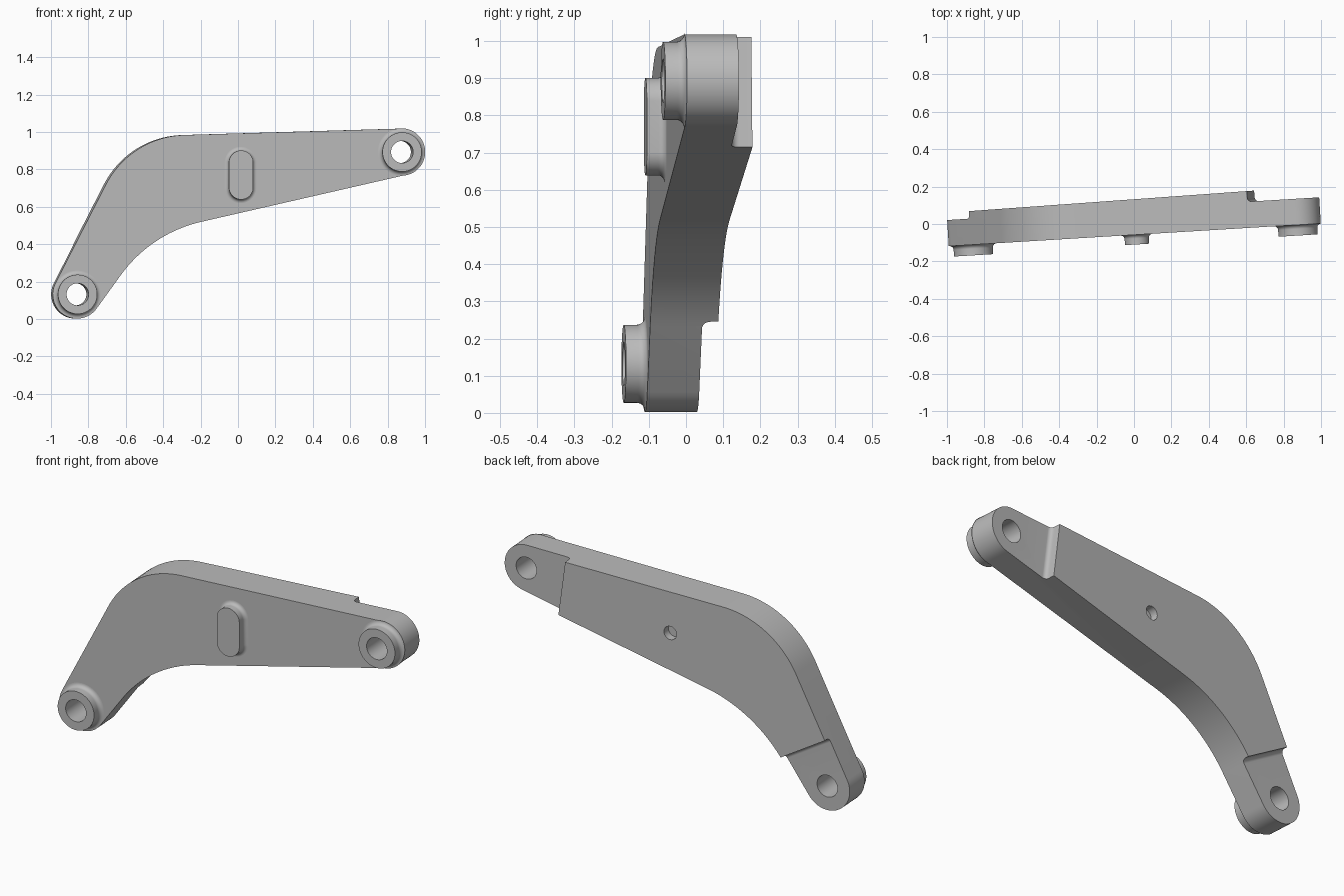
import bpy, bmesh
from math import sin, cos, pi, atan
from mathutils import Vector

cube = bpy.data.objects.get("Cube")
if cube:
    bpy.data.objects.remove(cube, do_unlink=True)

FRONT, THIN, BOSS = -0.058, 0.082, -0.115   # depth planes across the lever
TILT = atan(0.061)                          # whole lever is turned about z
LEFT_EYE, RIGHT_EYE, MID = (-0.866, 0.132), (0.872, 0.893), (0.01, 0.77)
HOLE = 0.059

grey = bpy.data.materials.new("cast grey")
grey.use_nodes = True
grey.diffuse_color = (0.5, 0.5, 0.5, 1)
grey.node_tree.nodes["Principled BSDF"].inputs["Base Color"].default_value = (0.5, 0.5, 0.5, 1)


def loft(name, rings, caps=True):
    """Skin equal rings of points; cap the ends or join the last ring to the first."""
    bm = bmesh.new()
    vs = [[bm.verts.new(p) for p in ring] for ring in rings]
    n = len(vs[0])
    pairs = list(zip(vs, vs[1:]))
    if caps:
        bm.faces.new(vs[0])
        bm.faces.new(vs[-1])
    else:
        pairs.append((vs[-1], vs[0]))
    for a, b in pairs:
        for i in range(n):
            j = (i + 1) % n
            bm.faces.new((a[i], a[j], b[j], b[i]))
    bmesh.ops.recalc_face_normals(bm, faces=bm.faces)
    mesh = bpy.data.meshes.new(name)
    bm.to_mesh(mesh)
    bm.free()
    mesh.materials.append(grey)
    obj = bpy.data.objects.new(name, mesh)
    bpy.context.collection.objects.link(obj)
    return obj


def corner(before, at, after, t, steps=20):
    """Arc that rounds a corner, starting and ending t away from it."""
    at = Vector(at)
    a = (Vector(before) - at).normalized()
    b = (Vector(after) - at).normalized()
    half = a.angle(b) / 2
    mid = (a + b).normalized()
    centre = at + mid * (t / cos(half))
    p, q = at + a * t - centre, at + b * t - centre
    sweep = pi - 2 * half
    return [centre + (p * sin(sweep * (1 - k / steps)) + q * sin(sweep * k / steps)) / sin(sweep)
            for k in range(steps + 1)]


def arc(centre, r, start, end, steps=28):
    return [Vector((centre[0] + r * cos(start + (end - start) * k / steps),
                    centre[1] + r * sin(start + (end - start) * k / steps)))
            for k in range(steps + 1)]


def stadium(centre, r, v, stretch=0.0, n=64):
    """Circle, or upright slot shape, facing the front at depth v."""
    pts = []
    for k in range(n):
        a = 2 * pi * (k + 0.5) / n
        lift = stretch if sin(a) > 0 else -stretch
        pts.append((centre[0] + r * cos(a), v, centre[1] + r * sin(a) + lift))
    return pts


def cut(target, cutter):
    mod = target.modifiers.new("cut", 'BOOLEAN')
    mod.operation, mod.solver, mod.object = 'DIFFERENCE', 'EXACT', cutter
    bpy.context.view_layer.objects.active = target
    bpy.ops.object.modifier_apply(modifier=mod.name)
    bpy.data.objects.remove(cutter, do_unlink=True)


# Lever body: bent outline with round ends, back face slightly tapered
knee, crook = (-0.58, 0.975), (-0.47, 0.458)
left_end = arc(LEFT_EYE, 0.13, -0.62, -3.62)
right_end = arc(RIGHT_EYE, 0.125, pi / 2 + 0.03, -pi / 2 + 0.224)
outline = (left_end + corner(left_end[-1], knee, right_end[0], 0.288) + right_end
           + corner(right_end[-1], crook, left_end[0], 0.276))
body = loft("lever_body", [[(p.x, FRONT, p.y) for p in outline],
                           [(p.x, 0.132 + 0.011 * p.x, p.y) for p in outline]])


def step_cutter(upper, lower, side):
    """Block with a rounded inner corner that thins one end of the back."""
    upper, lower = Vector(upper), Vector(lower)
    along = (lower - upper).normalized()
    away = Vector((-along.y, along.x)) * side
    top, root, far = (0, 0.3), (0, THIN), (0.7, THIN)
    profile = [Vector(top)] + corner(top, root, far, 0.022, 10) + [Vector(far), Vector((0.7, 0.3))]
    rings = []
    for s in (-0.3, 0.6):
        base = upper + along * s
        rings.append([(base.x + away.x * p.x, p.y, base.y + away.y * p.x) for p in profile])
    return loft("step_cutter", rings)


cut(body, step_cutter((-0.865, 0.39), (-0.64, 0.255), -1))
cut(body, step_cutter((0.613, 1.01), (0.652, 0.714), 1))

# Through holes at both ends and a shallow blind hole in the back
for eye in (LEFT_EYE, RIGHT_EYE):
    cut(body, loft("hole_cutter", [stadium(eye, HOLE, -0.3), stadium(eye, HOLE, 0.3)]))
cut(body, loft("hole_cutter", [stadium(MID, 0.036, 0.09), stadium(MID, 0.036, 0.3)]))


def flare(centre, r, f, stretch=0.0):
    """Rings of a concave fillet rising from the front face."""
    return [stadium(centre, r + f * (1 - sin(t)), FRONT - f * (1 - cos(t)), stretch)
            for t in (pi / 2 * k / 8 for k in range(9))]


# Raised bosses around the end holes
parts = [body]
for name, eye in (("right_boss", LEFT_EYE), ("left_boss", RIGHT_EYE)):
    rings = flare(eye, 0.105, 0.022)
    rings += [stadium(eye, 0.105, BOSS), stadium(eye, HOLE, BOSS), stadium(eye, HOLE, FRONT)]
    parts.append(loft(name, rings, caps=False))

# Upright slot-shaped pad in the middle of the front
parts.append(loft("middle_pad", flare(MID, 0.065, 0.02, 0.066)
                  + [stadium(MID, 0.065, -0.11, 0.066)]))

# Turn everything together and shade smoothly with sharp rims
bpy.ops.object.select_all(action='DESELECT')
for obj in parts:
    obj.rotation_euler.z = TILT
    obj.select_set(True)
bpy.context.view_layer.objects.active = body
bpy.ops.object.shade_smooth_by_angle(angle=pi / 6)
